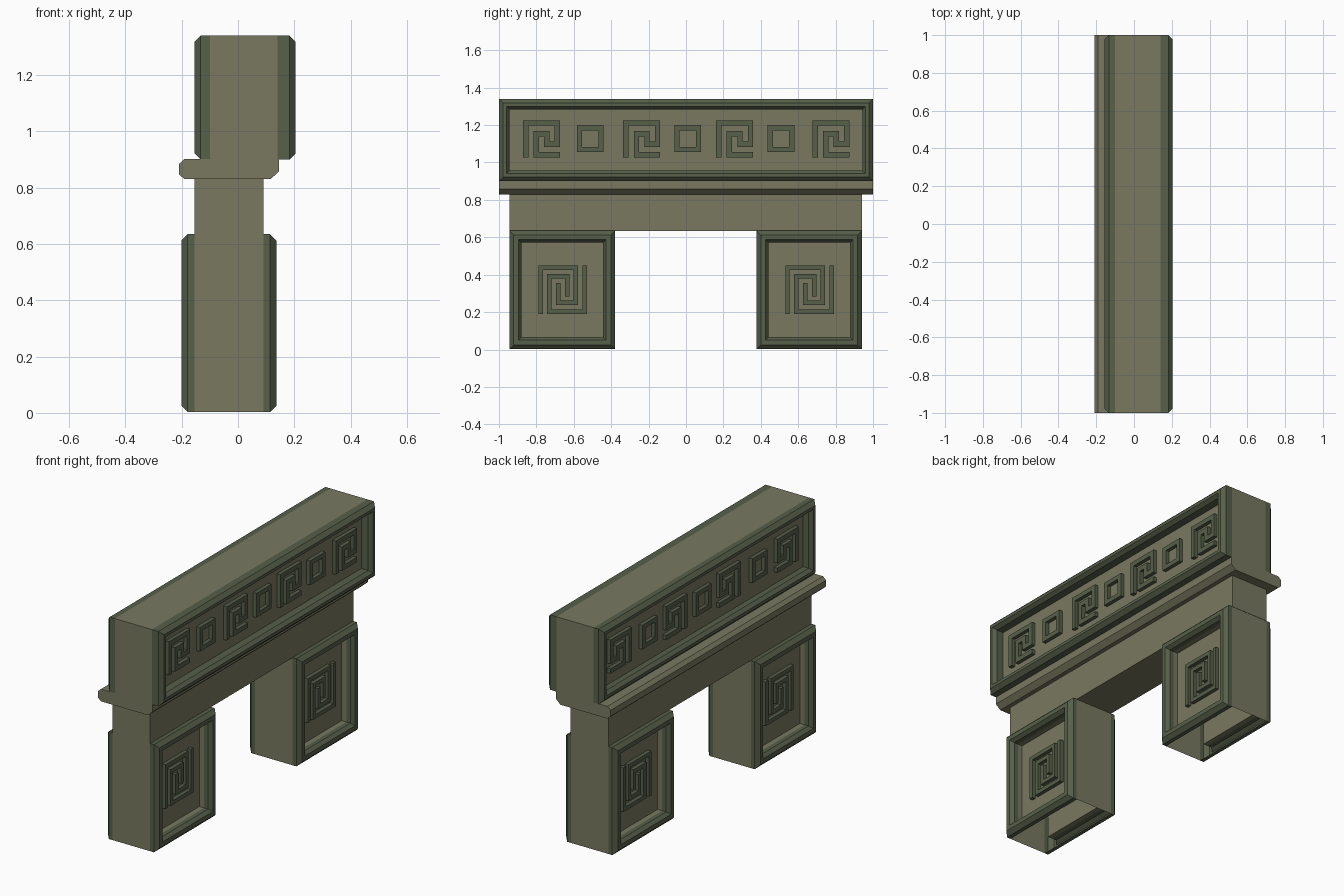
import bpy, bmesh
from mathutils import Vector

if "Cube" in bpy.data.objects:
    bpy.data.objects.remove(bpy.data.objects["Cube"])


def material(name, color):
    m = bpy.data.materials.new(name)
    m.diffuse_color = color
    m.use_nodes = True
    m.node_tree.nodes["Principled BSDF"].inputs["Base Color"].default_value = m.diffuse_color
    return m


STONE = material("olive_stone", (0.19, 0.19, 0.12, 1))
TRIM = material("green_trim", (0.095, 0.115, 0.068, 1))


def finish(name, bm, mat):
    bmesh.ops.recalc_face_normals(bm, faces=bm.faces[:])
    me = bpy.data.meshes.new(name)
    bm.to_mesh(me)
    bm.free()
    me.materials.append(mat)
    ob = bpy.data.objects.new(name, me)
    bpy.context.collection.objects.link(ob)
    return ob


def prism(name, profile, y0, y1):
    """Extrude an (x, z) profile along y."""
    bm = bmesh.new()
    f = bm.faces.new([bm.verts.new((x, y0, z)) for x, z in profile])
    r = bmesh.ops.extrude_face_region(bm, geom=[f])
    bmesh.ops.translate(bm, vec=(0, y1 - y0, 0),
                        verts=[v for v in r["geom"] if isinstance(v, bmesh.types.BMVert)])
    return finish(name, bm, STONE)


def block(name, x0, x1, y0, y1, z0, z1):
    return prism(name, [(x0, z0), (x1, z0), (x1, z1), (x0, z1)], y0, y1)


def ring(bm, x, y0, y1, z0, z1, i=0):
    """Rectangle of vertices inset by i at depth x."""
    return [bm.verts.new((x, y, z)) for y, z in
            ((y0 + i, z0 + i), (y1 - i, z0 + i), (y1 - i, z1 - i), (y0 + i, z1 - i))]


def bridge(bm, a, b, edges=range(4)):
    for k in edges:
        n = (k + 1) % 4
        bm.faces.new((a[k], a[n], b[n], b[k]))


def frame(name, x, s, y0, y1, z0, z1, profile):
    """Picture frame on plane x facing s; profile = (inset, height) points."""
    bm = bmesh.new()
    rings = [ring(bm, x + s * h, y0, y1, z0, z1, i) for i, h in profile]
    for a, b in zip(rings, rings[1:]):
        bridge(bm, a, b)
    ob = finish(name, bm, TRIM)
    return ob


def leg_shell(name, x0, x1, y0, y1, z0, z1, inset, depth):
    """Hollow leg: open underneath, with a recessed panel on both broad sides."""
    bm = bmesh.new()
    left, right = ring(bm, x0, y0, y1, z0, z1), ring(bm, x1, y0, y1, z0, z1)
    bridge(bm, left, right, (1, 2, 3))
    for x, s in ((x0, -1), (x1, 1)):
        outer = ring(bm, x, y0, y1, z0, z1, inset)
        inner = ring(bm, x - s * depth, y0, y1, z0, z1, inset)
        bridge(bm, outer, inner)
        bm.faces.new(inner)
    return finish(name, bm, STONE)


def key_stroke(name, x, s, cy, cz, size, cells, path, h):
    """Mitred raised band along an orthogonal grid path (column, row from top)."""
    u = size / cells
    pts = [Vector((cy - size / 2 + (c + .5) * u, cz + size / 2 - (r + .5) * u)) for c, r in path]
    dirs = [(b - a).normalized() for a, b in zip(pts, pts[1:])]
    pts[0] -= dirs[0] * u / 2
    pts[-1] += dirs[-1] * u / 2
    normals = [Vector((-d.y, d.x)) for d in dirs]
    bm = bmesh.new()
    rows = []
    for i, p in enumerate(pts):
        o = normals[max(i - 1, 0)].copy()
        if 0 < i < len(pts) - 1:
            o += normals[i]
        o *= u / 2
        rows.append([bm.verts.new((x + s * d, q.x, q.y))
                     for q, d in ((p + o, 0), (p + o, h), (p - o, h), (p - o, 0))])
    for a, b in zip(rows, rows[1:]):
        bridge(bm, a, b)
    bm.faces.new(rows[0])
    bm.faces.new(rows[-1])
    return finish(name, bm, TRIM)


def moulding(h, w):
    return [(0, 0), (0, h - .022), (.022, h), (w - .016, h), (w, h - .02), (w, 0)]


MEANDER = [(0, 6), (0, 0), (6, 0), (6, 4), (4, 4), (4, 2), (2, 2), (2, 6), (6, 6)]
SPIRAL_A = [(0, 10), (0, 0), (8, 0), (8, 8), (4, 8), (4, 4)]
SPIRAL_B = [(10 - c, 10 - r) for c, r in SPIRAL_A]
RELIEF = 0.022
RECESS = 0.03
LEG_X = (-.155, .09)
LEGS = [(-.943, -.38), (.378, .94)]

# Stone cores
block("frieze_block", -.10, .14, -1, 1, .90, 1.34)
block("lintel", -.155, .09, -.945, .942, .634, .832)
prism("ledge", [(-.19, .83), (.115, .83), (.145, .857), (.145, .902), (-.19, .902),
                (-.21, .884), (-.21, .848)], -1, 1)
for y0, y1 in LEGS:
    leg_shell("leg_block", *LEG_X, y0, y1, 0.003, .635, .064, RECESS)

# Frames and ornaments on both broad sides
for side, s, top_x, top_h, leg_x in (("right", 1, .14, .065, LEG_X[1]),
                                     ("left", -1, -.10, .055, LEG_X[0])):
    frame("frieze_frame_" + side, top_x, s, -1, 1, .90, 1.34, moulding(top_h, .056))
    for cy in (-.773, -.237, .26, .775):
        key_stroke("frieze_key_" + side, top_x, s, cy, 1.126, .197, 7, MEANDER, RELIEF)
    for cy in (-.513, .01, .508):
        frame("frieze_square_" + side, top_x, s, cy - .071, cy + .071, 1.057, 1.199,
              [(0, 0), (0, RELIEF), (.027, RELIEF), (.027, 0)])
    for y0, y1 in LEGS:
        frame("leg_frame_" + side, leg_x, s, y0, y1, 0.003, .635, moulding(.046, .064))
        for path in (SPIRAL_A, SPIRAL_B):
            key_stroke("leg_spiral_" + side, leg_x - s * RECESS, s, (y0 + y1) / 2 + .002,
                       .32, .26, 11, path, RELIEF)
